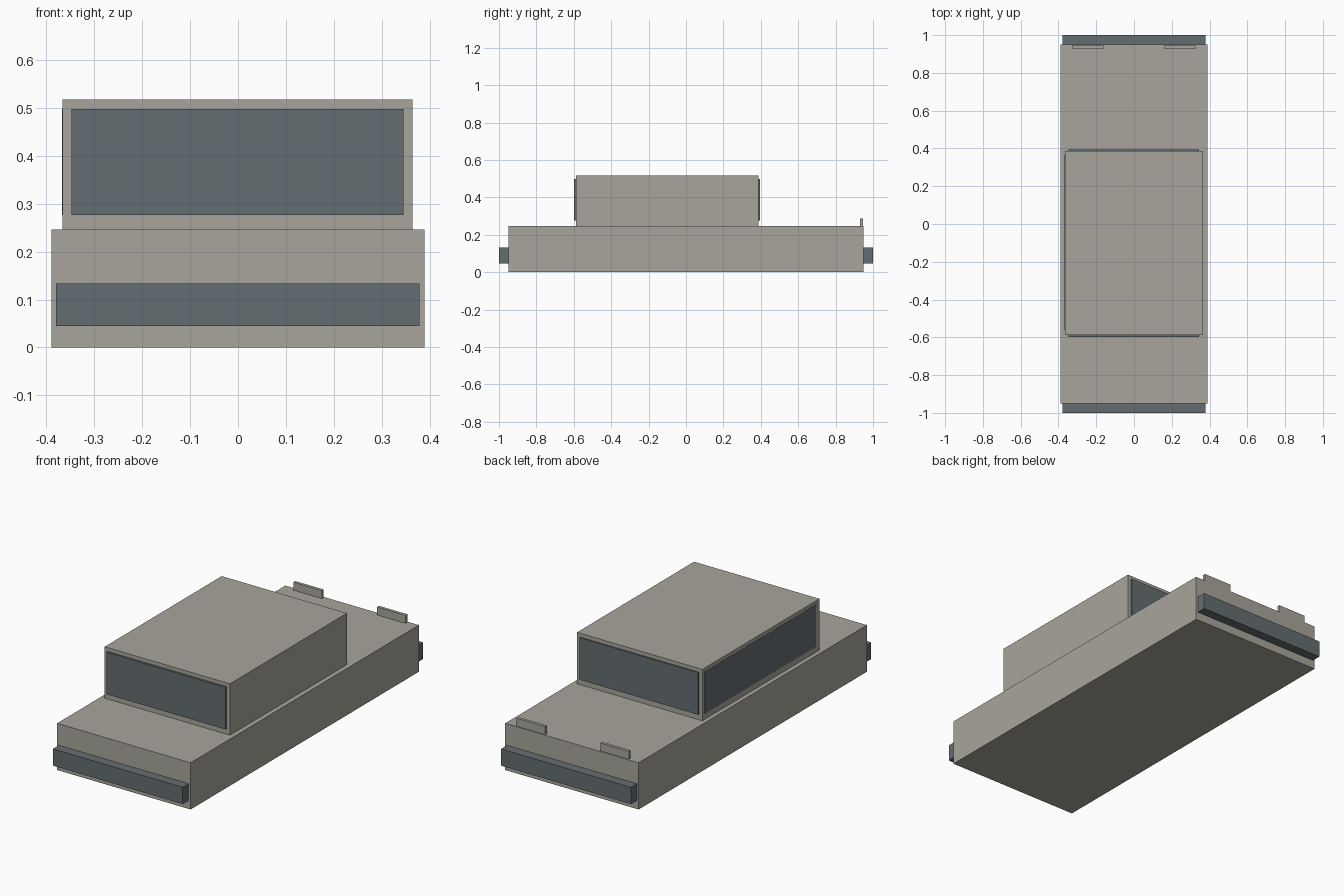
import bpy
import bmesh
from mathutils import Vector

if "Cube" in bpy.data.objects:
    bpy.data.objects.remove(bpy.data.objects["Cube"])


def material(name, rgb):
    m = bpy.data.materials.new(name)
    m.diffuse_color = (*rgb, 1)
    m.use_nodes = True
    m.node_tree.nodes["Principled BSDF"].inputs["Base Color"].default_value = m.diffuse_color
    return m


PAINT = material("warm grey", (0.39, 0.375, 0.325))
DARK = material("slate grey", (0.13, 0.155, 0.165))


def box(name, x, y, z, mat):
    """Axis-aligned box from (min, max) ranges."""
    bm = bmesh.new()
    bmesh.ops.create_cube(bm, size=1)
    size = Vector((x[1] - x[0], y[1] - y[0], z[1] - z[0]))
    centre = Vector((x[0] + x[1], y[0] + y[1], z[0] + z[1])) / 2
    bmesh.ops.scale(bm, vec=size, verts=bm.verts)
    bmesh.ops.translate(bm, vec=centre, verts=bm.verts)
    mesh = bpy.data.meshes.new(name)
    bm.to_mesh(mesh)
    bm.free()
    mesh.materials.append(mat)
    obj = bpy.data.objects.new(name, mesh)
    bpy.context.collection.objects.link(obj)
    return obj


# Lower body and cabin
box("body", (-0.389, 0.389), (-0.95, 0.95), (0, 0.246), PAINT)
box("cabin", (-0.366, 0.364), (-0.587, 0.387), (0.246, 0.517), PAINT)

# Bumpers
box("front_bumper", (-0.379, 0.378), (-1.0, -0.95), (0.045, 0.133), DARK)
box("rear_bumper", (-0.379, 0.378), (0.95, 1.0), (0.045, 0.133), DARK)

# Windows
box("windscreen", (-0.347, 0.345), (-0.598, -0.587), (0.276, 0.497), DARK)
box("rear_window", (-0.347, 0.345), (0.387, 0.395), (0.276, 0.497), DARK)
box("left_window", (-0.367, -0.364), (-0.56, 0.367), (0.276, 0.497), DARK)

# Upright tail tabs
for side, x in (("left", (-0.328, -0.162)), ("right", (0.16, 0.326))):
    box(side + "_tail_tab", x, (0.929, 0.945), (0.246, 0.288), PAINT)
